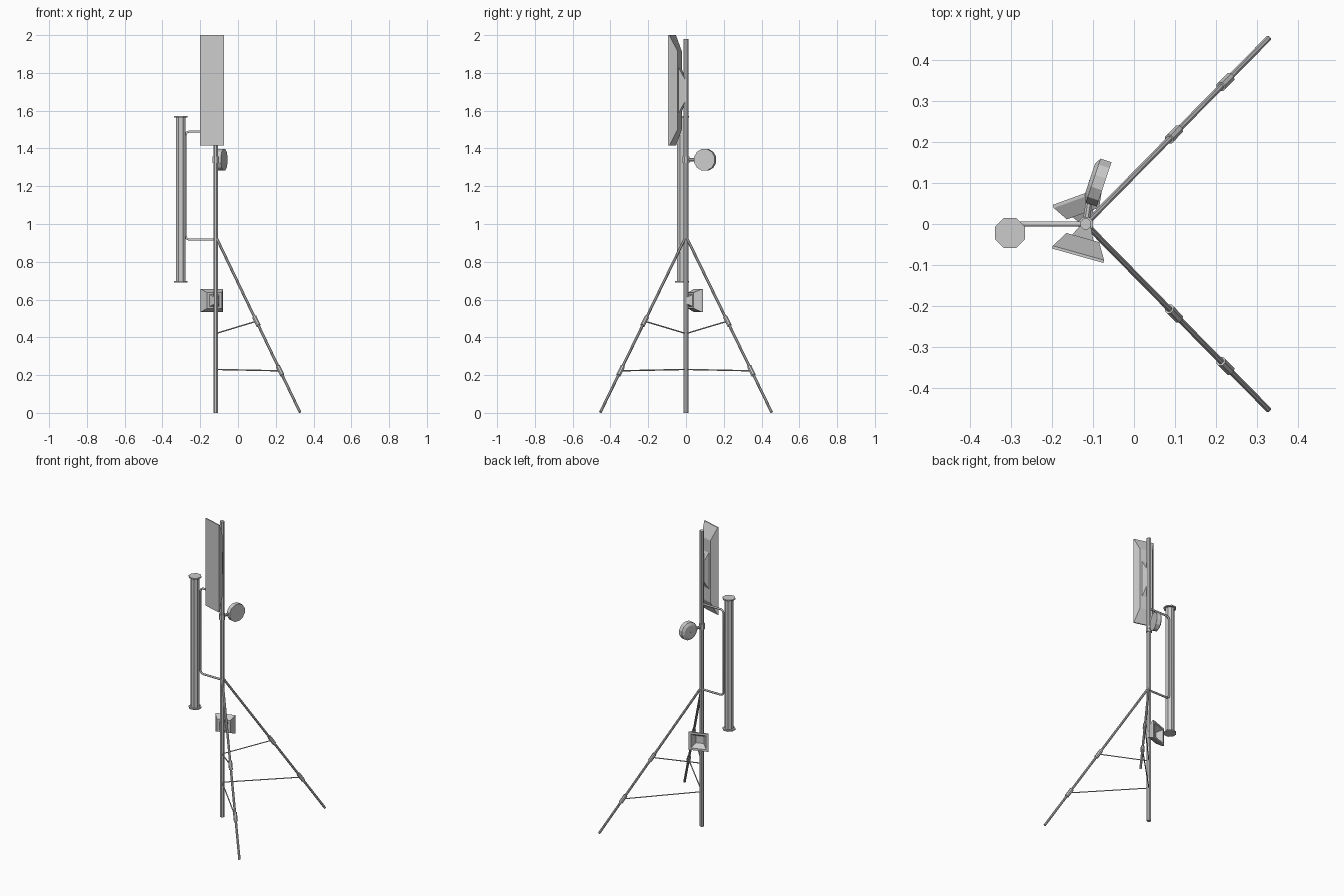
import bpy, bmesh, math
from mathutils import Vector, Matrix

if "Cube" in bpy.data.objects:
    bpy.data.objects.remove(bpy.data.objects["Cube"])

MX = -0.118  # mast x position


def finish(name, bm, mat=None):
    bmesh.ops.recalc_face_normals(bm, faces=bm.faces)
    me = bpy.data.meshes.new(name)
    bm.to_mesh(me)
    bm.free()
    ob = bpy.data.objects.new(name, me)
    if mat:
        ob.matrix_world = mat
    bpy.context.collection.objects.link(ob)
    return ob


def loft(name, rings, mat=None):
    """Skin a list of closed rings of points and cap both ends."""
    bm = bmesh.new()
    vs = [[bm.verts.new(p) for p in r] for r in rings]
    n = len(vs[0])
    for a, b in zip(vs, vs[1:]):
        for i in range(n):
            bm.faces.new((a[i], a[(i + 1) % n], b[(i + 1) % n], b[i]))
    bm.faces.new(vs[0])
    bm.faces.new(vs[-1])
    return finish(name, bm, mat)


def rects(sections):
    """(half width, half height, depth) -> rectangular rings, local +y is outward."""
    return [[(sx * w, y, sz * h) for sx, sz in ((-1, -1), (1, -1), (1, 1), (-1, 1))]
            for w, h, y in sections]


def rounds(sections, sides):
    """(radius, depth) -> round rings about local y, a flat on each side."""
    k = [(i + 0.5) * 2 * math.pi / sides for i in range(sides)]
    return [[(r * math.cos(a), y, r * math.sin(a)) for a in k] for r, y in sections]


def frame(x, y, z, deg):
    return Matrix.Translation((x, y, z)) @ Matrix.Rotation(math.radians(deg), 4, 'Z')


def rod(name, p, q, r, sides=8):
    p, q = Vector(p), Vector(q)
    d = q - p
    m = Matrix.Translation(p) @ d.to_track_quat('Y', 'Z').to_matrix().to_4x4()
    return loft(name, rounds([(r, 0), (r, d.length)], sides), m)


# Mast
rod("mast", (MX, 0, 0), (MX, 0, 1.98), 0.014)

# Two splayed legs with collars and thin struts back to the mast
for s, side in ((1, "back"), (-1, "front")):
    top, foot = Vector((MX, 0, 0.935)), Vector((0.328, s * 0.453, 0.004))
    rod(side + "_leg", top, foot, 0.0075)
    half = (foot - top).normalized() * 0.028
    for t, mast_z, lvl in ((0.483, 0.42, "upper"), (0.765, 0.23, "lower")):
        c = top.lerp(foot, t)
        rod(f"{side}_{lvl}_collar", c - half, c + half, 0.0125)
        rod(f"{side}_{lvl}_strut", (MX, 0, mast_z), c, 0.0035, 6)

# Column antenna with end caps
ax, ay = -0.303, -0.022
rod("column_antenna", (ax, ay, 0.695), (ax, ay, 1.565), 0.028)
for n, z in (("bottom_cap", 0.69), ("top_cap", 1.564)):
    rod(n, (ax, ay, z), (ax, ay, z + 0.008), 0.040)

# Bent tube holding the column
path = [(MX, 1.49), (-0.258, 1.49), (-0.272, 1.484), (-0.278, 1.47),
        (-0.278, 0.937), (-0.272, 0.923), (-0.258, 0.917), (MX, 0.917)]
cu = bpy.data.curves.new("column_bracket", 'CURVE')
cu.dimensions = '3D'
cu.bevel_depth = 0.0065
cu.bevel_resolution = 1
cu.use_fill_caps = True
sp = cu.splines.new('POLY')
sp.points.add(len(path) - 1)
for pt, (x, z) in zip(sp.points, path):
    pt.co = (x, 0, z, 1)
ob = bpy.data.objects.new("column_bracket", cu)
bpy.context.collection.objects.link(ob)
bpy.context.view_layer.objects.active = ob
ob.select_set(True)
bpy.ops.object.convert(target='MESH')

# Tall flat panel with a tapered back and tapered mount
m = frame(-0.1375, -0.0775, 1.7075, 164.3)
loft("panel", rects([(0.065, 0.2925, 0), (0.065, 0.2925, -0.007),
                     (0.0415, 0.207, -0.046)]), m)
loft("panel_mount", rects([(0.028, 0.125, -0.044), (0.010, 0.055, -0.08)]), m)

# Small square horn with a recessed mouth
m = frame(-0.14, 0.068, 0.595, 20)
loft("horn", rects([(0.024, 0.024, -0.035), (0.048, 0.046, 0), (0.0625, 0.06, 0),
                    (0.0625, 0.06, -0.008), (0.042, 0.042, -0.045)]), m)
loft("horn_mount", rects([(0.028, 0.032, -0.043), (0.011, 0.018, -0.072)]), m)

# Round drum dish, its arm and mast clamp
m = frame(-0.073, 0.097, 1.34, -108.4)
loft("drum_dish", rounds([(0.059, 0), (0.059, -0.028), (0.042, -0.037)], 12), m)
rod("dish_arm", (MX, 0, 1.34), m @ Vector((0.0, -0.03, 0)), 0.009)
rod("dish_clamp", (MX, 0, 1.322), (MX, 0, 1.358), 0.019)
